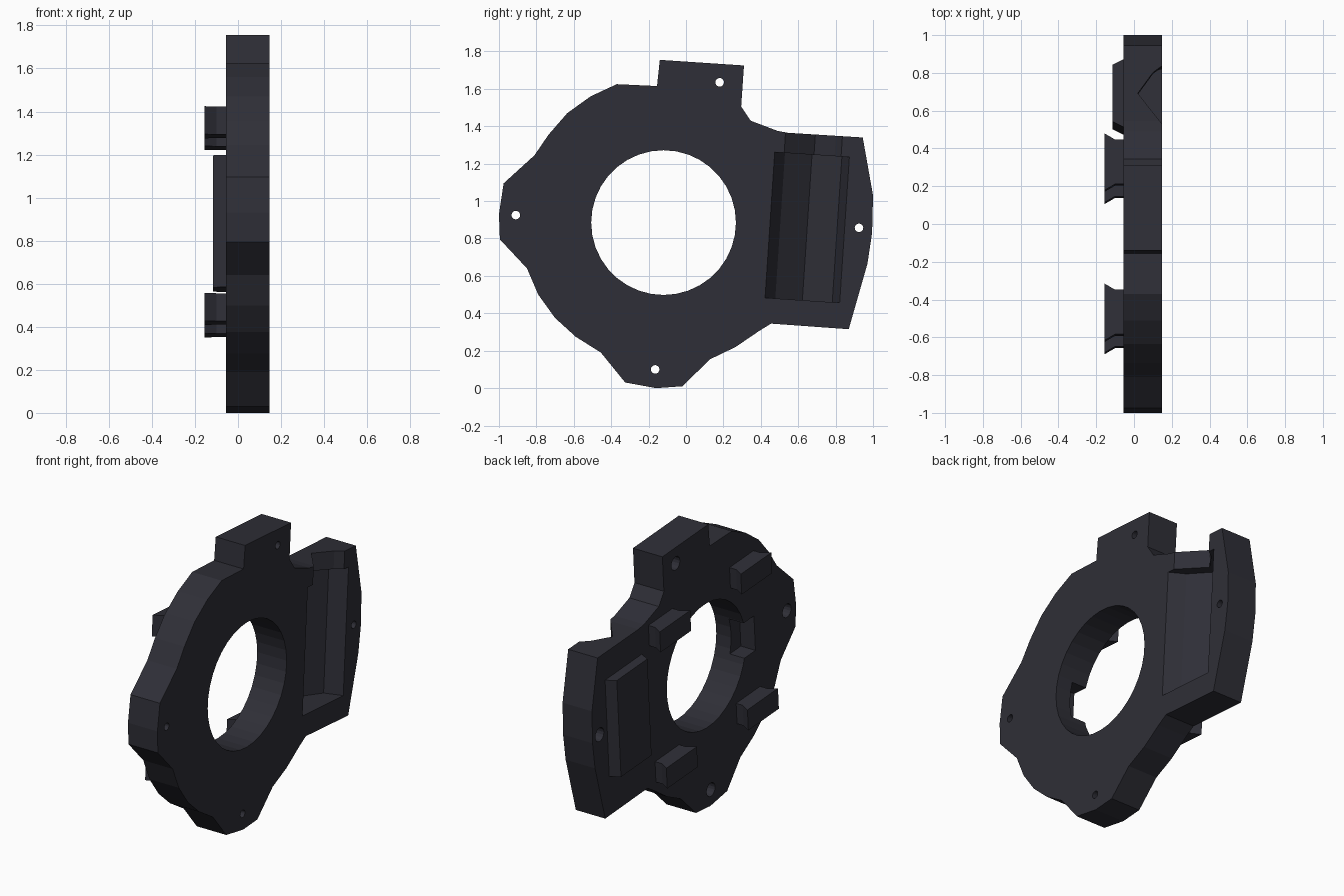
import bpy
import bmesh
import math
from mathutils import Matrix, Vector

default_cube = bpy.data.objects.get("Cube")
if default_cube:
    bpy.data.objects.remove(default_cube, do_unlink=True)

BACK, FACE = -0.055, 0.147
TILT = Matrix.Rotation(math.radians(-3.8), 4, "X")

# One dark plastic for the whole housing
plastic = bpy.data.materials.new("dark_plastic")
plastic.use_nodes = True
plastic.diffuse_color = (0.028, 0.028, 0.038, 1)
plastic.node_tree.nodes["Principled BSDF"].inputs["Base Color"].default_value = plastic.diffuse_color


def make_object(name, bm, matrix=Matrix()):
    bmesh.ops.recalc_face_normals(bm, faces=bm.faces)
    mesh = bpy.data.meshes.new(name)
    bm.to_mesh(mesh)
    bm.free()
    mesh.transform(matrix)
    mesh.materials.append(plastic)
    part = bpy.data.objects.new(name, mesh)
    bpy.context.collection.objects.link(part)
    return part


def prism(name, base, sweep, matrix=Matrix()):
    """Extrude a closed polygon along the sweep vector."""
    bm = bmesh.new()
    face = bm.faces.new([bm.verts.new(point) for point in base])
    result = bmesh.ops.extrude_face_region(bm, geom=[face], use_keep_orig=True)
    moved = [item for item in result["geom"] if isinstance(item, bmesh.types.BMVert)]
    bmesh.ops.translate(bm, verts=moved, vec=Vector(sweep))
    return make_object(name, bm, matrix)


def tilted_bar(name, profile, height, y, z):
    """Sweep an (x, y) profile upward in the tilted frame around a centre."""
    base = [(px, py, -height / 2) for px, py in profile]
    return prism(name, base, (0, 0, height), Matrix.Translation((0, y, z)) @ TILT)


def cylinder(name, radius, start, end, y, z, sides):
    ring = [math.tau * i / sides for i in range(sides)]
    base = [(start, y + radius * math.cos(a), z + radius * math.sin(a)) for a in ring]
    return prism(name, base, (end - start, 0, 0))


def cut(target, cutter):
    cutter.hide_render = True
    modifier = target.modifiers.new(cutter.name, "BOOLEAN")
    modifier.operation = "DIFFERENCE"
    modifier.solver = "EXACT"
    modifier.object = cutter
    bpy.context.view_layer.objects.active = target
    bpy.ops.object.modifier_apply(modifier=modifier.name)
    bpy.data.objects.remove(cutter, do_unlink=True)


# Plate outline, clockwise from the top tab
outline = [
    (-.155, 1.615), (-.14, 1.755), (.31, 1.725), (.295, 1.505), (.345, 1.43),
    (.49, 1.375), (.545, 1.365), (.945, 1.34), (1, 1.03), (.995, .83),
    (.97, .665), (.87, .315), (.455, .345), (.39, .305), (.265, .22),
    (.13, .155), (-.02, .01), (-.16, 0), (-.325, .03), (-.455, .19),
    (-.59, .275), (-.7, .375), (-.79, .5), (-.85, .64), (-.995, .795),
    (-1, .93), (-.975, 1.095), (-.81, 1.245), (-.735, 1.355), (-.635, 1.47),
    (-.51, 1.56), (-.37, 1.625),
]
plate = prism("plate", [(BACK, y, z) for y, z in outline], (FACE - BACK, 0, 0))

# Raised pad behind the pocket, joined to the plate so the pocket can enter it
pad_profile = [(0, -.18), (BACK, -.18), (-.115, -.15), (-.115, .15), (BACK, .18), (0, .18)]
pad = tilted_bar("pocket_pad", pad_profile, .615, .672, .88)
union = plate.modifiers.new("pad_union", "BOOLEAN")
union.operation = "UNION"
union.solver = "EXACT"
union.object = pad
bpy.context.view_layer.objects.active = plate
bpy.ops.object.modifier_apply(modifier=union.name)
bpy.data.objects.remove(pad, do_unlink=True)

# Central opening with a locating notch in its back edge
cut(plate, cylinder("opening_cutter", .387, -.3, .3, -.12, .885, 36))
notch_profile = [(-.3, -.09), (.045, -.09), (.045, .09), (-.3, .09)]
cut(plate, tilted_bar("notch_cutter", notch_profile, .22, -.505, .9))

# Faceted pocket and the shallower channel leading out of its top
pocket_profile = [(.3, -.2), (FACE, -.2), (.06, -.145), (-.05, 0),
                  (.04, .16), (FACE, .2), (.3, .2)]
cut(plate, tilted_bar("pocket_cutter", pocket_profile, .78, .648, .859))
channel_profile = [(.3, -.15), (FACE, -.15), (.02, .01), (.1, .12),
                   (FACE, .155), (.3, .155)]
cut(plate, tilted_bar("channel_cutter", channel_profile, .6, .678, 1.3))

# Screw holes, counterbored from the back
for y, z in [(-.91, .925), (.925, .857), (-.165, .1), (.18, 1.635)]:
    cut(plate, cylinder("screw_cutter", .023, -.3, .3, y, z, 16))
    cut(plate, cylinder("counterbore_cutter", .042, -.3, .04, y, z, 16))

# Four pegs with flared ends on the back
peg_half = [(BACK + .01, .118), (-.1, .118), (-.155, .15)]
peg_profile = peg_half + [(x, -y) for x, y in reversed(peg_half)]
pegs = {
    "upper_front_peg": (-.47, 1.35),
    "upper_rear_peg": (.325, 1.295),
    "lower_front_peg": (-.535, .483),
    "lower_rear_peg": (.26, .425),
}
for name, (y, z) in pegs.items():
    tilted_bar(name, peg_profile, .13, y, z)
